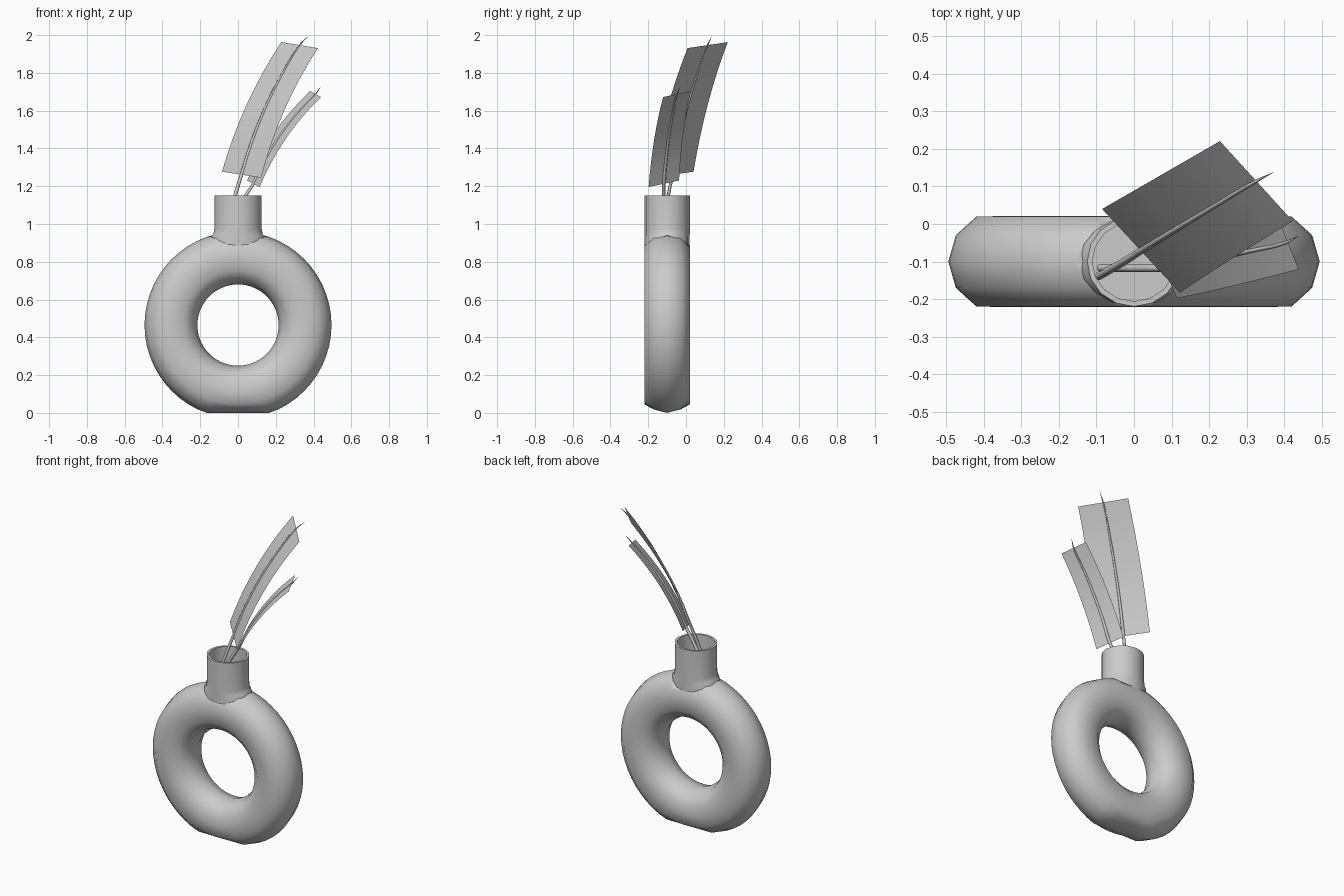
import bpy, math
from mathutils import Vector

if "Cube" in bpy.data.objects:
    bpy.data.objects.remove(bpy.data.objects["Cube"])

CY, CZ = -0.10, 0.465   # ring centre


def make(name, verts, faces, angle=55):
    me = bpy.data.meshes.new(name)
    me.from_pydata(verts, [], faces)
    me.update()
    ob = bpy.data.objects.new(name, me)
    bpy.context.collection.objects.link(ob)
    smooth(ob, angle)
    return ob


def smooth(ob, angle):
    bpy.ops.object.select_all(action='DESELECT')
    ob.select_set(True)
    bpy.context.view_layer.objects.active = ob
    bpy.ops.object.shade_smooth_by_angle(angle=math.radians(angle))


def lathe(name, profile, n=16, angle=50):
    """Elliptical rings (rx, ry, z) about the neck axis, capped at the last ring."""
    verts, faces = [], []
    for rx, ry, z in profile:
        for i in range(n):
            a = 2 * math.pi * i / n
            verts.append((rx * math.cos(a), CY + ry * math.sin(a), z))
    for k in range(len(profile) - 1):
        for i in range(n):
            j = (i + 1) % n
            faces.append((k*n + i, k*n + j, (k+1)*n + j, (k+1)*n + i))
    faces.append([(len(profile) - 1) * n + i for i in range(n)])
    return make(name, verts, faces, angle)


# Ring body: flattened tube section swept round, with a squashed foot
section = [(.14, 0), (.12, .07), (.065, .12), (0, .121), (-.065, .12), (-.12, .07),
           (-.14, 0), (-.12, -.07), (-.065, -.12), (0, -.121), (.065, -.12), (.12, -.07)]
N, M = 56, len(section)
verts, faces = [], []
for i in range(N):
    a = 2 * math.pi * i / N
    for d, y in section:
        r = 0.355 + d
        floor = 0.04 * (abs(y) / 0.12) ** 1.5
        verts.append((r * math.cos(a), CY + y, max(CZ + r * math.sin(a), floor)))
for i in range(N):
    for k in range(M):
        i2, k2 = (i + 1) % N, (k + 1) % M
        faces.append((i*M + k, i*M + k2, i2*M + k2, i2*M + k))
ring = make("vase_ring", verts, faces, 60)

# Opening cut through the top of the ring
cutter = lathe("cutter", [(.117, .112, 1.3), (.117, .112, .78)])
cutter.data.polygons[0].use_smooth = False
n = 16
cut_me = cutter.data
cv = [v.co[:] for v in cut_me.vertices]
cf = [tuple(p.vertices) for p in cut_me.polygons] + [tuple(range(n))]
bpy.data.objects.remove(cutter)
cutter = make("opening_cutter", cv, cf)
import bmesh
for ob in (cutter, ring):
    bm = bmesh.new()
    bm.from_mesh(ob.data)
    bmesh.ops.recalc_face_normals(bm, faces=bm.faces)
    bm.to_mesh(ob.data)
    bm.free()
mod = ring.modifiers.new("opening", 'BOOLEAN')
mod.operation, mod.object, mod.solver = 'DIFFERENCE', cutter, 'EXACT'
bpy.context.view_layer.objects.active = ring
bpy.ops.object.modifier_apply(modifier=mod.name)
bpy.data.objects.remove(cutter)

# Neck: flared foot, outer wall, rim, inner wall and floor
lathe("vase_neck", [(.145, .119, .86), (.145, .119, .932), (.131, .12, .945), (.125, .12, .975),
                    (.125, .12, 1.15), (.111, .106, 1.15), (.111, .106, .775)])


def leaf(name, left, right, stem):
    """Curved flat blade between two 3-point edges, with a tapering stem along it."""
    def quad(p, t):
        a, b, c = map(Vector, p)
        return a*(1-t)*(1-2*t) + b*4*t*(1-t) + c*t*(2*t-1)
    rows, v = 8, []
    for i in range(rows + 1):
        l, r = quad(left, i / rows), quad(right, i / rows)
        v += [l, (l + r) / 2, r]
    f = [(3*i + k, 3*i + k + 1, 3*i + k + 4, 3*i + k + 3) for i in range(rows) for k in (0, 1)]
    make(name + "_blade", v, f, 30)

    mids = [(quad(left, t) + quad(right, t)) / 2 for t in (0, .25, .5, .75, 1)]
    pts = [Vector(stem[0]), Vector(stem[1])] + mids + [Vector(stem[2])]
    cu = bpy.data.curves.new(name + "_stem", 'CURVE')
    cu.dimensions = '3D'
    cu.bevel_depth, cu.bevel_resolution, cu.resolution_u = 0.011, 1, 3
    cu.use_fill_caps = True
    sp = cu.splines.new('BEZIER')
    sp.bezier_points.add(len(pts) - 1)
    radii = [1, .9, .85, .75, .65, .55, .4, .03]
    for p, co, r in zip(sp.bezier_points, pts, radii):
        p.co, p.radius = co, r
        p.handle_left_type = p.handle_right_type = 'AUTO'
    bpy.context.collection.objects.link(bpy.data.objects.new(name + "_stem", cu))


# Two leaves standing in the neck
leaf("tall_leaf",
     [(-.085, .04, 1.277), (.047, .116, 1.635), (.229, .221, 1.963)],
     [(.122, -.183, 1.245), (.246, -.102, 1.603), (.423, .008, 1.931)],
     [(-.096, -.14, .87), (-.016, -.094, 1.15), (.372, .138, 1.995)])
leaf("short_leaf",
     [(.048, -.037, 1.23), (.190, -.014, 1.482), (.381, .026, 1.704)],
     [(.114, -.198, 1.196), (.252, -.168, 1.450), (.439, -.121, 1.672)],
     [(-.09, -.117, .91), (.04, -.118, 1.15), (.44, -.03, 1.728)])
